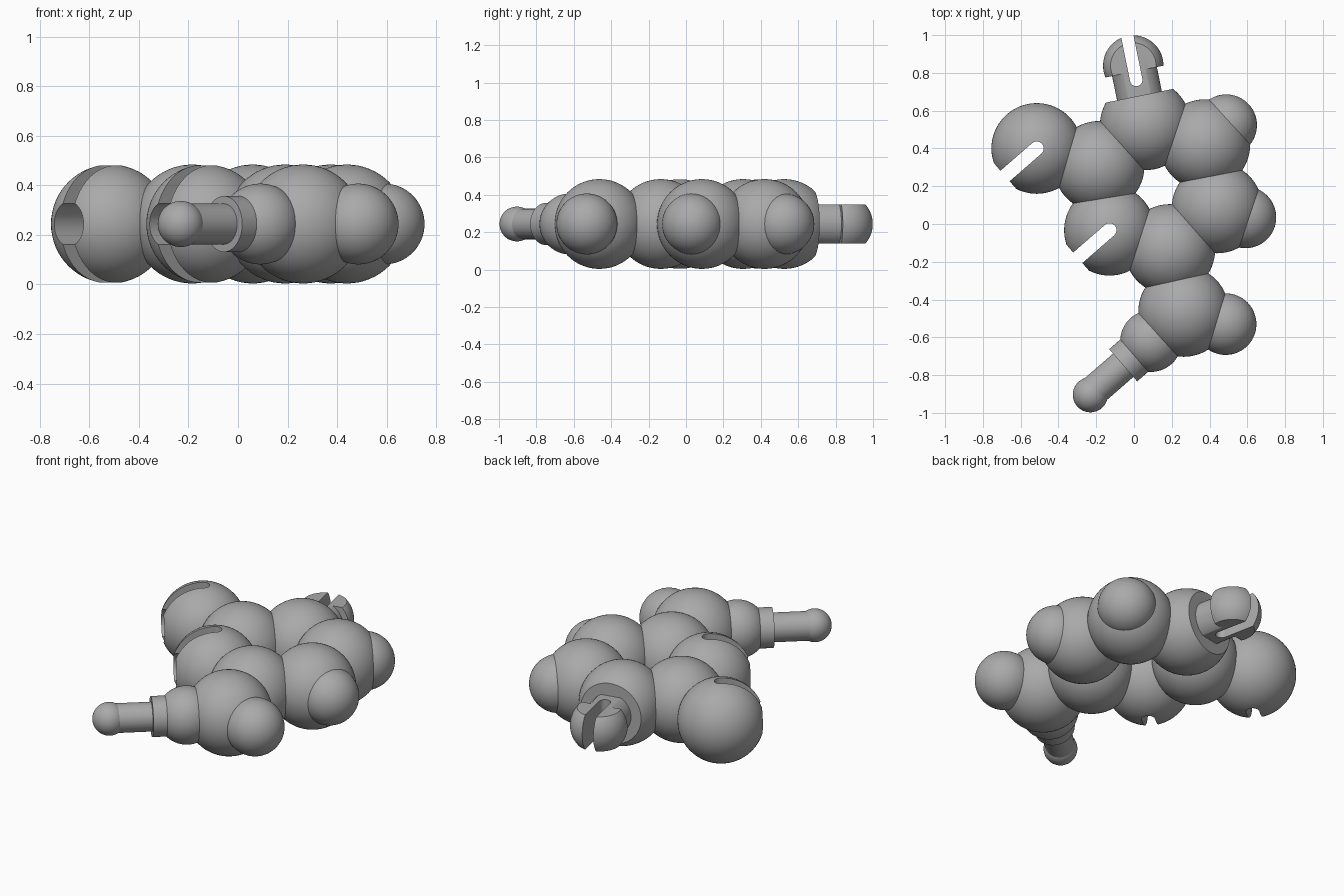
import bpy
import bmesh
from math import radians, cos, sin
from mathutils import Matrix, Vector

if "Cube" in bpy.data.objects:
    bpy.data.objects.remove(bpy.data.objects["Cube"], do_unlink=True)

MID = 0.244      # height of the plane through all atom centres
BIG, SMALL = 0.24, 0.163
PEG = radians(221)   # direction of the peg and of both sockets
CLIP = radians(101.5)  # direction of the split clip

grey = bpy.data.materials.new("plain_grey")
grey.use_nodes = True
grey.diffuse_color = (0.4, 0.4, 0.4, 1)
grey.node_tree.nodes["Principled BSDF"].inputs["Base Color"].default_value = (0.4, 0.4, 0.4, 1)


def make(name, bm):
    mesh = bpy.data.meshes.new(name)
    bm.to_mesh(mesh)
    bm.free()
    mesh.materials.append(grey)
    obj = bpy.data.objects.new(name, mesh)
    bpy.context.collection.objects.link(obj)
    return obj


def along(centre, angle, distance):
    return (centre[0] + cos(angle) * distance, centre[1] + sin(angle) * distance)


def ball(name, centre, radius):
    bm = bmesh.new()
    bmesh.ops.create_uvsphere(bm, u_segments=64, v_segments=32, radius=radius,
                              matrix=Matrix.Translation((*centre, MID)))
    return make(name, bm)


def rod(name, centre, angle, start, end, radius):
    """Level cylinder running from start to end along a direction."""
    bm = bmesh.new()
    place = (Matrix.Translation((*along(centre, angle, (start + end) / 2), MID))
             @ Matrix.Rotation(angle, 4, "Z") @ Matrix.Rotation(radians(90), 4, "Y"))
    bmesh.ops.create_cone(bm, cap_ends=True, segments=48, radius1=radius,
                          radius2=radius, depth=end - start, matrix=place)
    return make(name, bm)


def slot(centre, angle, start, end, half):
    """Upright slot cutter with a rounded inner end."""
    bm = bmesh.new()
    points = [(end, -half), (end, half)]
    points += [(start - half * sin(radians(a)), half * cos(radians(a))) for a in range(0, 181, 15)]
    face = bm.faces.new([bm.verts.new((x, y, -0.5)) for x, y in points])
    top = bmesh.ops.extrude_face_region(bm, geom=[face])["geom"]
    bmesh.ops.translate(bm, vec=(0, 0, 1), verts=[v for v in top if isinstance(v, bmesh.types.BMVert)])
    bmesh.ops.recalc_face_normals(bm, faces=bm.faces)
    bm.transform(Matrix.Translation((*centre, MID)) @ Matrix.Rotation(angle, 4, "Z"))
    return make("slot_cutter", bm)


def combine(obj, other, operation="DIFFERENCE"):
    mod = obj.modifiers.new("combine", "BOOLEAN")
    mod.operation = operation
    mod.solver = "EXACT"
    mod.object = other
    bpy.context.view_layer.objects.active = obj
    bpy.ops.object.modifier_apply(modifier=mod.name)
    bpy.data.objects.remove(other, do_unlink=True)


def slice_off(obj, point, normal):
    """Remove everything beyond a plane and cap the cut."""
    bm = bmesh.new()
    bm.from_mesh(obj.data)
    cut = bmesh.ops.bisect_plane(bm, geom=bm.verts[:] + bm.edges[:] + bm.faces[:],
                                 plane_co=point, plane_no=normal, clear_outer=True)
    bmesh.ops.holes_fill(bm, edges=[e for e in cut["geom_cut"] if isinstance(e, bmesh.types.BMEdge)])
    bm.to_mesh(obj.data)
    bm.free()


# Ring of six large atoms plus the branch atom
clip_atom = (0.06, 0.525)
branch = (0.263, -0.463)
parts = [ball("ring_atom_back_right", (-0.185, 0.305), BIG),
         ball("ring_atom_back_left", (0.375, 0.42), BIG),
         ball("ring_atom_left", (0.44, 0.085), BIG),
         ball("ring_atom_front", (0.19, -0.135), BIG),
         ball("branch_atom", branch, BIG)]

# Small atoms on the left side
for name, centre in (("back", (0.488, 0.523)), ("middle", (0.59, 0.035)), ("front", (0.485, -0.53))):
    parts.append(ball("small_atom_" + name, centre, SMALL))

# Two socket atoms: a round hole along the axis and an upright slot
for name, centre in (("outer", (-0.515, 0.4)), ("ring", (-0.13, -0.033))):
    socket = ball("socket_atom_" + name, centre, BIG)
    combine(socket, rod("hole_cutter", centre, PEG, -0.08, 0.4, 0.09))
    combine(socket, slot(centre, PEG, 0, 0.4, 0.037))
    parts.append(socket)

# Ring atom with a flat face that carries the clip
axis = Vector((cos(CLIP), sin(CLIP), 0))
flat_atom = ball("ring_atom_clip_base", clip_atom, BIG)
slice_off(flat_atom, (*along(clip_atom, CLIP, 0.157), MID), axis)
parts.append(flat_atom)

# Split snap clip: rounded barbed head on a stem, flattened above and below
head = along(clip_atom, CLIP, 0.32)
clip = ball("snap_clip", head, 0.16)
slice_off(clip, (*along(clip_atom, CLIP, 0.288), MID), -axis)
combine(clip, rod("clip_stem", clip_atom, CLIP, 0.12, 0.34, 0.121), "UNION")
combine(clip, slot(clip_atom, CLIP, 0.242, 0.6, 0.033))
for side in (-1, 1):
    slice_off(clip, (0, 0, MID + side * 0.105), (0, 0, side))
parts.append(clip)

# Peg: small atom, collar, rod and rounded tip
peg_atom = (0.09, -0.62)
parts += [ball("peg_atom", peg_atom, SMALL),
          rod("peg_collar", peg_atom, PEG, 0, 0.195, 0.113),
          rod("peg_rod", peg_atom, PEG, 0.1, 0.425, 0.082),
          ball("peg_tip", (-0.231, -0.904), 0.093)]

# Smooth shading with sharp rims
bpy.ops.object.select_all(action="DESELECT")
for part in parts:
    part.select_set(True)
bpy.context.view_layer.objects.active = parts[0]
bpy.ops.object.shade_smooth_by_angle(angle=radians(30))
